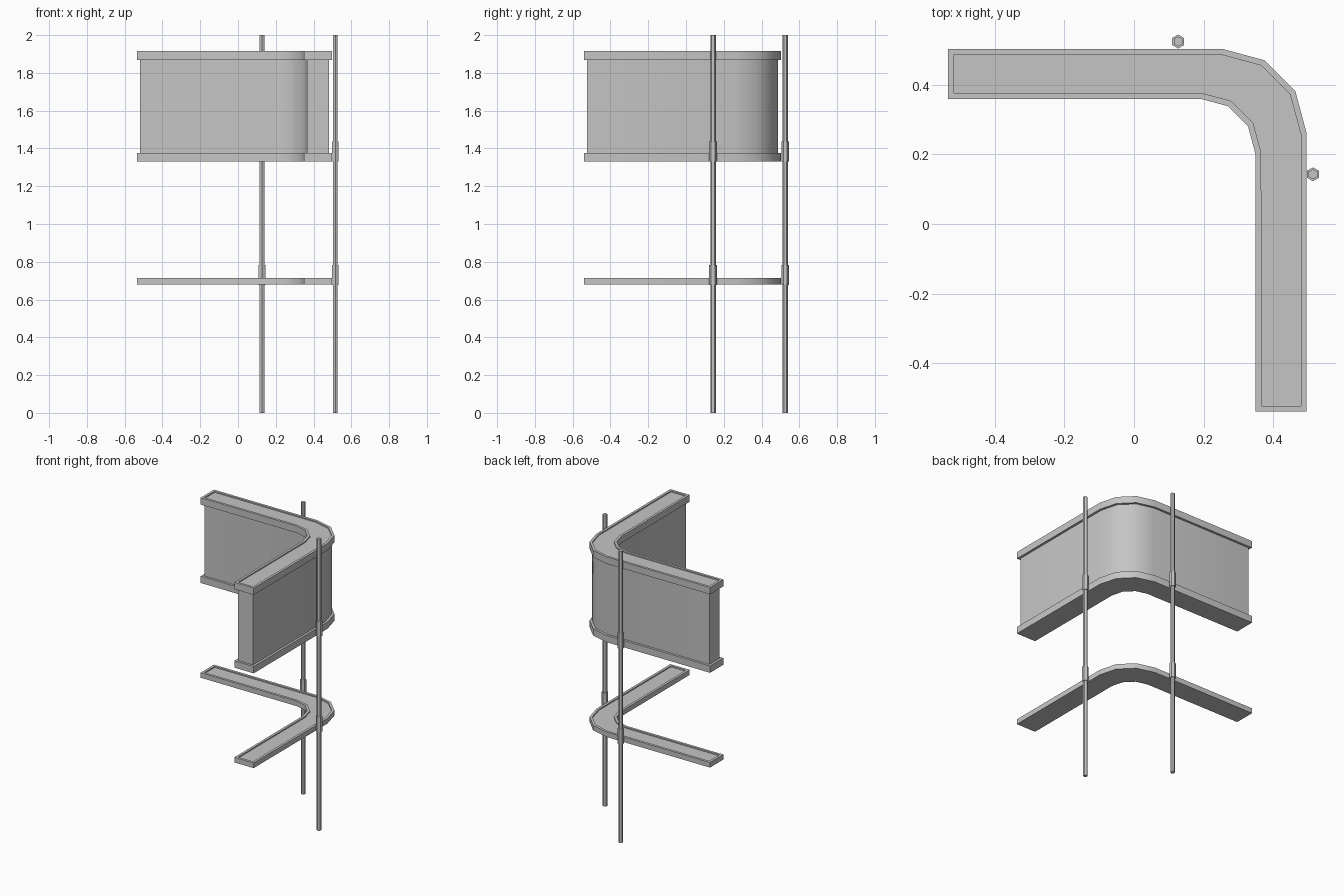
import bpy, bmesh, math
from mathutils import Vector

cube = bpy.data.objects.get("Cube")
if cube:
    bpy.data.objects.remove(cube, do_unlink=True)

grey = bpy.data.materials.new("plain_grey")
grey.use_nodes = True
GREY = (0.56, 0.56, 0.56, 1)
grey.diffuse_color = GREY
grey.node_tree.nodes["Principled BSDF"].inputs["Base Color"].default_value = GREY


def loft(name, loops):
    """Closed solid through a stack of (outline, height) loops."""
    bm = bmesh.new()
    rings = [[bm.verts.new((p[0], p[1], z)) for p in pts] for pts, z in loops]
    n = len(rings[0])
    for a, b in zip(rings, rings[1:]):
        for i in range(n):
            j = (i + 1) % n
            bm.faces.new((a[i], a[j], b[j], b[i]))
    bm.faces.new(rings[0][::-1])
    bm.faces.new(rings[-1])
    bmesh.ops.recalc_face_normals(bm, faces=bm.faces)
    mesh = bpy.data.meshes.new(name)
    bm.to_mesh(mesh)
    bm.free()
    mesh.materials.append(grey)
    obj = bpy.data.objects.new(name, mesh)
    bpy.context.collection.objects.link(obj)
    bpy.ops.object.select_all(action='DESELECT')
    obj.select_set(True)
    bpy.context.view_layer.objects.active = obj
    bpy.ops.object.shade_smooth_by_angle(angle=math.radians(40))
    return obj


def arc(cx, cy, r, angles):
    return [Vector((cx + r * math.cos(math.radians(a)),
                    cy + r * math.sin(math.radians(a)))) for a in angles]


def inset(pts, d):
    """Move every side of a clockwise outline inwards by d."""
    out = []
    for i, p in enumerate(pts):
        e1 = (p - pts[i - 1]).normalized()
        e2 = (pts[(i + 1) % len(pts)] - p).normalized()
        n1, n2 = Vector((e1.y, -e1.x)), Vector((e2.y, -e2.x))
        out.append(p + (n1 + n2) * d / (1 + n1.dot(n2)))
    return out


# Curved corner outline shared by the rails, shelf and panel
outline = ([Vector((-0.535, 0.504))]
           + arc(0.253, 0.26, 0.244, (90, 60, 30, 0))
           + [Vector((0.497, -0.54)), Vector((0.35, -0.54))]
           + arc(0.192, 0.203, 0.157, (0, 30, 60, 90))
           + [Vector((-0.535, 0.36))])
inner = inset(outline, 0.017)


# Shelf and rails with a shallow recess on top
def tray(name, z0, z1):
    loft(name, [(outline, z0), (outline, z1), (inner, z1), (inner, z1 - 0.008)])


tray("shelf", 0.68, 0.715)
tray("lower_rail", 1.33, 1.377)
tray("upper_rail", 1.868, 1.915)

# Wall panel between the rails
wall = inset(outline, 0.016)
loft("wall_panel", [(wall, 1.36), (wall, 1.875)])

# Hexagonal poles with a collar at the shelf and at the lower rail
for side, x, y in (("back", 0.127, 0.525), ("side", 0.515, 0.143)):
    hexagon = lambda r: arc(x, y, r, range(30, 390, 60))
    loft(side + "_pole", [(hexagon(0.0145), 0), (hexagon(0.0145), 2)])
    for level, z in (("lower", 0.677), ("upper", 1.332)):
        loft(f"{side}_{level}_collar",
             [(hexagon(0.02), z), (hexagon(0.02), z + 0.105)])
